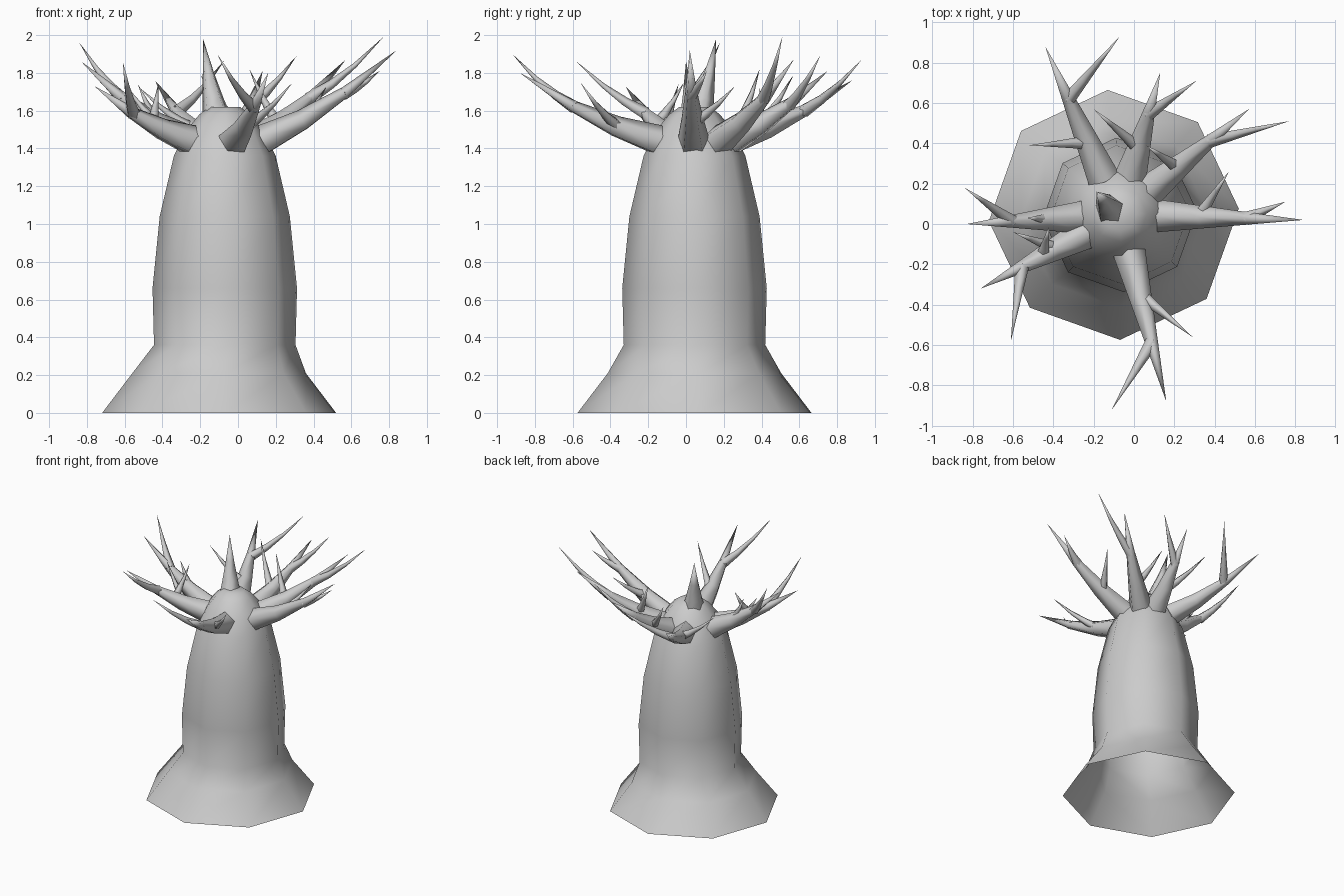
import bpy, bmesh, math
from mathutils import Vector

if "Cube" in bpy.data.objects:
    bpy.data.objects.remove(bpy.data.objects["Cube"])

CX, CY = -.07, .045          # trunk axis


def finish(name, bm, angle):
    bmesh.ops.recalc_face_normals(bm, faces=bm.faces[:])
    me = bpy.data.meshes.new(name)
    bm.to_mesh(me)
    bm.free()
    ob = bpy.data.objects.new(name, me)
    bpy.context.collection.objects.link(ob)
    bpy.ops.object.select_all(action='DESELECT')
    ob.select_set(True)
    bpy.context.view_layer.objects.active = ob
    bpy.ops.object.shade_smooth_by_angle(angle=math.radians(angle))


def add_ring(bm, centre, r, sides, turn, quat=None):
    ring = []
    for i in range(sides):
        t = math.tau * i / sides + turn
        v = Vector((r * math.cos(t), r * math.sin(t), 0))
        ring.append(bm.verts.new(centre + (quat @ v if quat else v)))
    return ring


def bridge(bm, a, b):
    for i in range(len(a)):
        j = (i + 1) % len(a)
        bm.faces.new((a[i], a[j], b[j], b[i]))


# Trunk: eight-sided swollen profile (height, radius), open underneath
profile = [(0, .62), (.21, .46), (.36, .375), (.66, .383), (1.04, .345),
           (1.36, .27), (1.5, .2), (1.58, .135), (1.62, .08)]
bm = bmesh.new()
rings = [add_ring(bm, Vector((CX - (.03 if z < .3 else 0), CY, z)), r, 8, .05)
         for z, r in profile]
for a, b in zip(rings, rings[1:]):
    bridge(bm, a, b)
bm.faces.new(rings[-1])
finish("trunk", bm, 60)


# Tapered five-sided limb that sags a little in the middle
def limb(bm, base, tip, r):
    span = tip - base

    def at(t):
        return base + span * t - Vector((0, 0, .2 * t * (1 - t) * span.length))

    prev = None
    for t in (0, .3, .62):
        quat = (at(t + .15) - at(max(t - .15, 0))).to_track_quat('Z', 'Y')
        ring = add_ring(bm, at(t), r * (1 - t), 5, .3, quat)
        if prev:
            bridge(bm, prev, ring)
        else:
            bm.faces.new(ring)
        prev = ring
    end = bm.verts.new(tip)
    for i in range(5):
        bm.faces.new((prev[i], prev[(i + 1) % 5], end))
    return at


# Branch tips: the main limb, then its outer, inner and middle twigs
branches = {
    "back_left_branch": [(-.44, .88, 1.76), (-.07, .93, 1.87), (-.52, .39, 1.72)],
    "back_branch": [(.13, .75, 1.81), (.31, .71, 1.89), (-.2, .57, 1.79)],
    "back_right_branch": [(.57, .57, 1.87), (.77, .51, 1.99), (.06, .39, 1.82)],
    "right_branch": [(.84, .02, 1.92), (.75, .11, 1.81), (.47, .26, 1.73)],
    "front_branch": [(.16, -.88, 1.8), (-.11, -.92, 1.9), (.29, -.56, 1.75)],
    "front_left_branch": [(-.76, -.32, 1.73), (-.61, -.58, 1.86), (-.6, -.04, 1.74),
                          (-.42, -.01, 1.75)],
    "left_branch": [(-.83, 0, 1.86), (-.84, .18, 1.96), (-.53, .03, 1.74)],
}
for name, tips in branches.items():
    main, *twigs = map(Vector, tips)
    # The main limb grows radially out of the crown
    out = Vector((main.x - CX, main.y - CY, 0)).normalized()
    base = Vector((CX, CY, 1.44)) + out * .2
    bm = bmesh.new()
    at = limb(bm, base, main, .085)
    for t, tip in zip((.6, .27, .4), twigs):
        limb(bm, at(t), tip, .036)
    finish(name, bm, 75)

# Single upright spike on the crown
bm = bmesh.new()
limb(bm, Vector((-.11, .06, 1.55)), Vector((-.185, .16, 1.98)), .085)
finish("top_spike", bm, 75)
